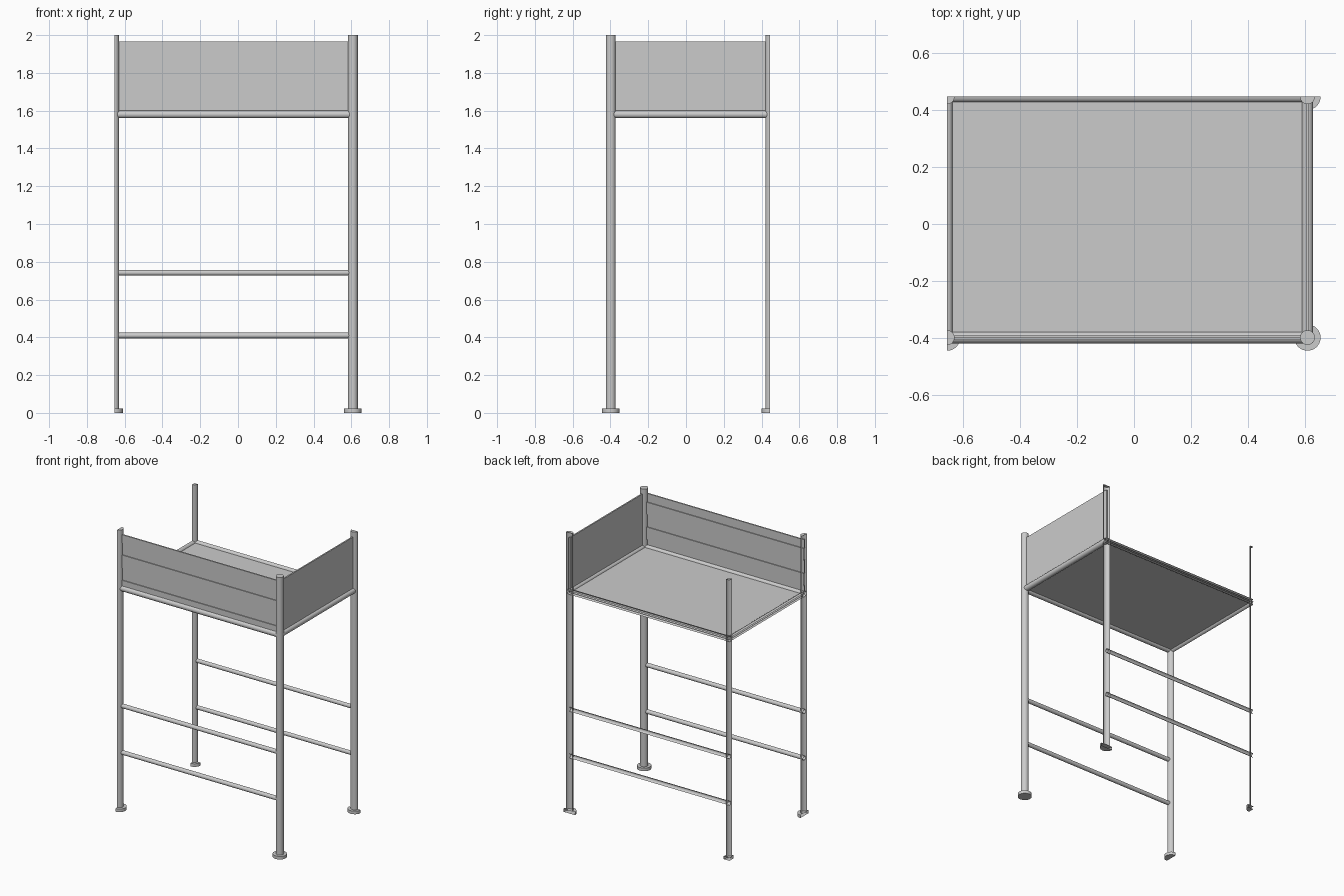
import bpy, bmesh
from mathutils import Vector, Matrix

if "Cube" in bpy.data.objects:
    bpy.data.objects.remove(bpy.data.objects["Cube"])

# Posts stand at X1/Y0 (whole) and on the cut planes X0/Y1 (open half shells)
X0, X1, Y0, Y1 = -0.655, 0.608, -0.398, 0.446


def finish(bm, name, smooth=True):
    """Trim at the two open section planes and make the object."""
    for co, no in (((X0, 0, 0), (-1, 0, 0)), ((0, Y1, 0), (0, 1, 0))):
        bmesh.ops.bisect_plane(bm, geom=bm.verts[:] + bm.edges[:] + bm.faces[:], dist=1e-5,
                               plane_co=co, plane_no=no, clear_outer=True)
    me = bpy.data.meshes.new(name)
    bm.to_mesh(me)
    bm.free()
    ob = bpy.data.objects.new(name, me)
    bpy.context.collection.objects.link(ob)
    if smooth:
        bpy.ops.object.select_all(action='DESELECT')
        ob.select_set(True)
        bpy.context.view_layer.objects.active = ob
        bpy.ops.object.shade_smooth_by_angle()
    return ob


def tube(bm, a, b, r, seg, caps=True):
    a, b = Vector(a), Vector(b)
    d = b - a
    m = Matrix.Translation((a + b) / 2) @ d.to_track_quat('Z', 'Y').to_matrix().to_4x4()
    bmesh.ops.create_cone(bm, cap_ends=caps, segments=seg, radius1=r, radius2=r,
                          depth=d.length, matrix=m)


def box(name, lo, hi):
    bm = bmesh.new()
    lo, hi = Vector(lo), Vector(hi)
    bmesh.ops.create_cube(bm, size=1, matrix=Matrix.Translation((lo + hi) / 2)
                          @ Matrix.Diagonal((*(hi - lo), 1)))
    finish(bm, name, False)


# Posts with disc feet
for xn, x in (("left", X0), ("right", X1)):
    for yn, y in (("front", Y0), ("back", Y1)):
        bm = bmesh.new()
        tube(bm, (x, y, 0.02), (x, y, 2), 0.026, 32)
        finish(bm, f"{yn}_{xn}_post")
        bm = bmesh.new()
        tube(bm, (x, y, 0), (x, y, 0.022), 0.046, 32)
        finish(bm, f"{yn}_{xn}_foot")

# Lower crossbars and upper frame rails along x
for yn, y in (("front", Y0), ("back", Y1)):
    for label, z, r in (("low_bar", 0.41, 0.015), ("middle_bar", 0.742, 0.015),
                        ("frame_rail", 1.58, 0.02)):
        bm = bmesh.new()
        tube(bm, (X0, y, z), (X1, y, z), r, 16, False)
        finish(bm, f"{yn}_{label}")

# Upper frame rails along y
for xn, x in (("left", X0), ("right", X1)):
    bm = bmesh.new()
    tube(bm, (x, Y0, 1.58), (x, Y1, 1.58), 0.02, 16, False)
    finish(bm, f"{xn}_frame_rail")

# Platform
box("platform", (X0 - 0.05, Y0, 1.575), (X1, Y1 + 0.05, 1.585))

# Plain side panel
box("side_panel", (X1 - 0.005, Y0, 1.6), (X1 + 0.005, Y1, 1.965))

# Front panel: stepped horizontal planks
levels = (1.6, 1.64, 1.728, 1.82, 1.905, 1.965)
for i, (lo, hi) in enumerate(zip(levels, levels[1:])):
    s = 0.003 if i % 2 else -0.003
    box(f"front_plank_{i + 1}", (X0 - 0.05, Y0 + s - 0.005, lo), (X1, Y0 + s + 0.005, hi))
